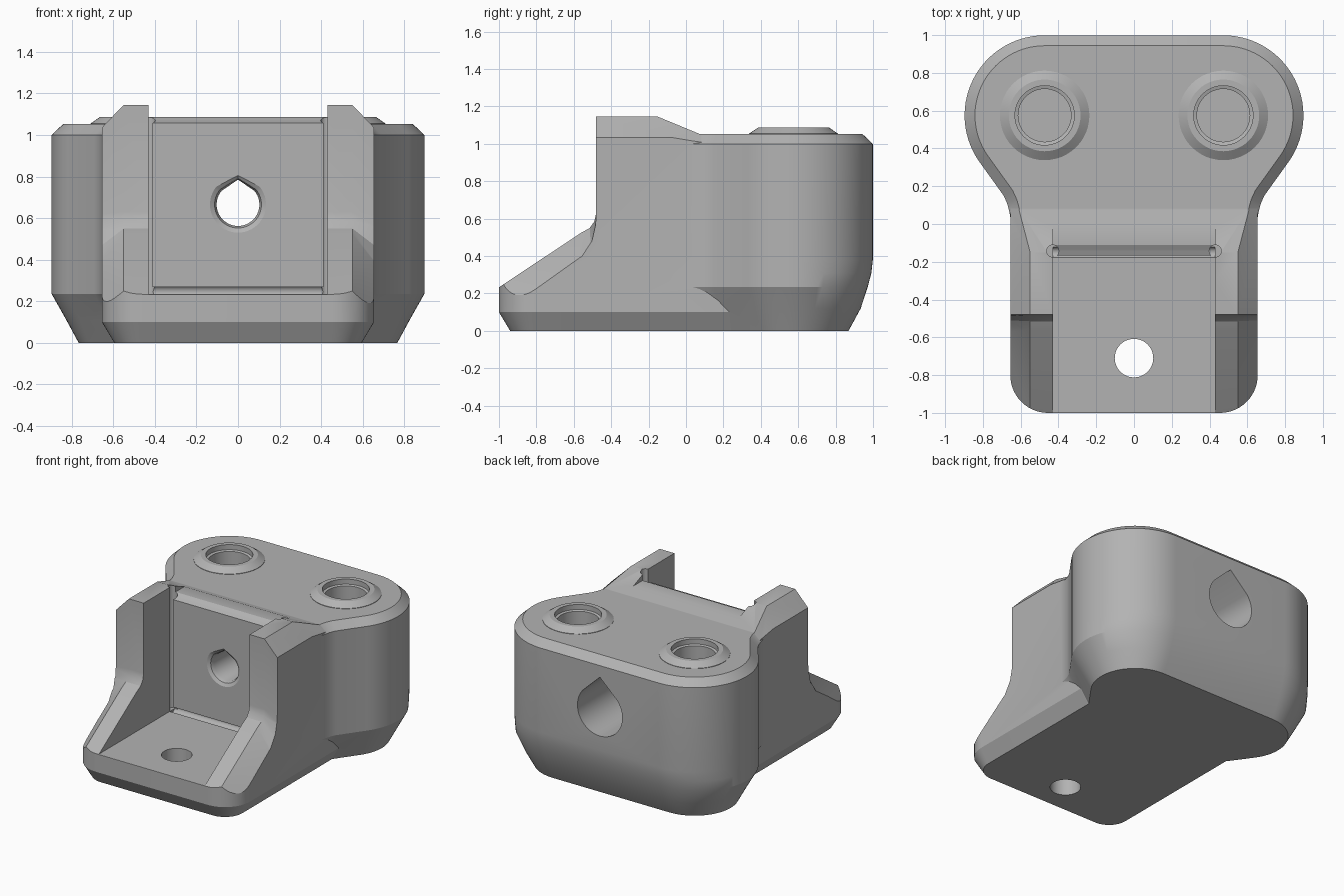
import bpy, bmesh
from math import sin, cos, pi, radians
from mathutils import Vector

old = bpy.data.objects.get("Cube")
if old:
    bpy.data.objects.remove(old)

grey = bpy.data.materials.new("plain_grey")
grey.use_nodes = True
COLOUR = (0.45, 0.45, 0.45, 1)
grey.diffuse_color = COLOUR
grey.node_tree.nodes["Principled BSDF"].inputs["Base Color"].default_value = COLOUR


def loft(name, rings):
    """Closed solid skinned through rings of equal point count."""
    bm = bmesh.new()
    loops = [[bm.verts.new(p) for p in ring] for ring in rings]
    n = len(loops[0])
    for a, b in zip(loops, loops[1:]):
        for i in range(n):
            j = (i + 1) % n
            bm.faces.new((a[i], a[j], b[j], b[i]))
    bm.faces.new(loops[0])
    bm.faces.new(loops[-1])
    bmesh.ops.recalc_face_normals(bm, faces=bm.faces)
    mesh = bpy.data.meshes.new(name)
    bm.to_mesh(mesh)
    bm.free()
    mesh.materials.append(grey)
    ob = bpy.data.objects.new(name, mesh)
    bpy.context.collection.objects.link(ob)
    return ob


def combine(target, other, operation):
    """Boolean the helper into the target, then drop the helper."""
    mod = target.modifiers.new("join", 'BOOLEAN')
    mod.object, mod.operation, mod.solver = other, operation, 'EXACT'
    deps = bpy.context.evaluated_depsgraph_get()
    target.data = bpy.data.meshes.new_from_object(target.evaluated_get(deps))
    target.modifiers.clear()
    bpy.data.objects.remove(other)


def arc(cx, cy, r, start, end, steps):
    angles = [radians(start + (end - start) * i / steps) for i in range(steps + 1)]
    return [(cx + r * cos(a), cy + r * sin(a)) for a in angles]


def inset(outline, d):
    """Move a counter-clockwise outline inward by d with mitred corners."""
    pts = [Vector(p) for p in outline]
    result = []
    for i, p in enumerate(pts):
        e1 = (p - pts[i - 1]).normalized()
        e2 = (pts[(i + 1) % len(pts)] - p).normalized()
        n1, n2 = Vector((-e1.y, e1.x)), Vector((-e2.y, e2.x))
        q = p + (n1 + n2) * d / (1 + n1.dot(n2))
        result.append((q.x, q.y))
    return result


def level(outline, z):
    return [(x, y, z) for x, y in outline]


def mirrored(half):
    return half + [(-x, y) for x, y in reversed(half)]


def round_z(name, x, y, profile, steps=48):
    """Turned shape on a vertical axis from (radius, z) pairs."""
    return loft(name, [level(arc(x, y, r, 0, 360 - 360 / steps, steps - 1), z) for r, z in profile])


def box(name, x, y0, y1, z0, z1):
    base = [(-x, y0), (x, y0), (x, y1), (-x, y1)]
    return loft(name, [level(base, z0), level(base, z1)])


# Cradle: side profile (y, z) skinned across x, with sloping outer edges
tail = [(-1.05, -0.1), (0.3, -0.1)]
inner = [(0.3, 1.04), (0.08, 1.05), (-0.15, 1.145), (-0.48, 1.145), (-0.48, 0.63),
         (-0.49, 0.585), (-0.515, 0.55), (-0.56, 0.525), (-1.05, 0.2)] + tail
outer = [(0.3, 0.98), (0.08, 1.0), (-0.08, 1.035), (-0.48, 1.035), (-0.48, 0.62),
         (-0.487, 0.55), (-0.51, 0.47), (-0.57, 0.39), (-1.05, 0.055)] + tail


def station(side, reach):
    ring = []
    for i, (a, b) in enumerate(zip(inner, outer)):
        xa = 0.61 if i < 2 else 0.55
        x = xa + (0.665 - xa if i < 2 else 0.105) * reach
        ring.append((side * x, a[0] + (b[0] - a[0]) * reach, a[1] + (b[1] - a[1]) * reach))
    return ring


body = loft("bracket_body", [station(-1, 1.4), station(-1, 0), station(1, 0), station(1, 1.4)])

# Foot outline with rounded front corners and a chamfered underside
foot = mirrored(arc(0.455, -0.8, 0.2, -90, 0, 14) + [(0.655, 0.3)])
combine(body, loft("foot_prism", [level(inset(foot, 0.06), 0), level(foot, 0.1), level(foot, 1.3)]), 'INTERSECT')

# Wide rear lobe with a narrow neck
CY = 0.575
lobe = mirrored([(0.652, 0), (0.654, 0.03), (0.661, 0.07), (0.672, 0.11), (0.69, 0.15)]
                + arc(0.473, CY, 0.424, -35, 90, 28))


def lean(outline, depth):
    return [(x, CY + (y - CY) * (1 - depth / 0.424) if y > CY else y) for x, y in outline]


combine(body, loft("rear_lobe", [
    level(inset(lobe, 0.13), 0), level(inset(lobe, 0.065), 0.12), level(lean(lobe, 0.027), 0.235),
    level(lean(lobe, 0.008), 0.31), level(lobe, 0.38), level(lobe, 1.0),
    level(inset(lobe, 0.055), 1.052)]), 'UNION')

# Raised bosses around the two screw sockets
for side in (-1, 1):
    x = side * 0.473
    combine(body, round_z("boss", x, CY, [(0.237, 0.95), (0.237, 1.055), (0.19, 1.087)]), 'UNION')
    combine(body, round_z("socket", x, CY, [(0.14, 0.5), (0.14, 1.045), (0.157, 1.05), (0.157, 1.2)]), 'DIFFERENCE')

# Open channel, with the back panel's top trimmed and bevelled
combine(body, box("channel", 0.43, -1.2, -0.168, 0.235, 1.4), 'DIFFERENCE')
combine(body, box("panel_trim", 0.43, -0.3, 0.04, 1.086, 1.4), 'DIFFERENCE')
bevel = [(-0.2, 1.045), (-0.168, 1.058), (-0.14, 1.07), (-0.11, 1.086), (-0.11, 1.2), (-0.2, 1.2)]
combine(body, loft("panel_bevel", [[(x, y, z) for y, z in bevel] for x in (-0.43, 0.43)]), 'DIFFERENCE')

# Relief grooves along the inner corners of the channel
for side in (-1, 1):
    combine(body, round_z("corner_relief", side * 0.43, -0.143, [(0.032, 0.235), (0.032, 1.3)], 20), 'DIFFERENCE')
groove = arc(-0.15, 0.245, 0.03, 0, 342, 19)
combine(body, loft("floor_relief", [[(x, y, z) for y, z in groove] for x in (-0.43, 0.43)]), 'DIFFERENCE')


# Teardrop bolt passage, wider toward the back, with an eased front rim
def teardrop(r, peak, y):
    pts = arc(0, 0.665, r, 140, 400, 36) + [(0, 0.665 + peak)]
    return [(x, y, z) for x, z in pts]


combine(body, loft("bolt_passage", [
    teardrop(0.135, 0.14, -0.2), teardrop(0.135, 0.14, -0.168), teardrop(0.113, 0.127, -0.155),
    teardrop(0.103, 0.12, -0.13), teardrop(0.103, 0.12, 0.2), teardrop(0.182, 0.25, 0.201),
    teardrop(0.182, 0.25, 1.1)]), 'DIFFERENCE')

# Mounting hole through the foot
combine(body, round_z("foot_hole", 0, -0.71, [(0.102, -0.1), (0.102, 0.4)]), 'DIFFERENCE')

bpy.ops.object.select_all(action='DESELECT')
body.select_set(True)
bpy.context.view_layer.objects.active = body
bpy.ops.object.shade_smooth_by_angle(angle=radians(25))
